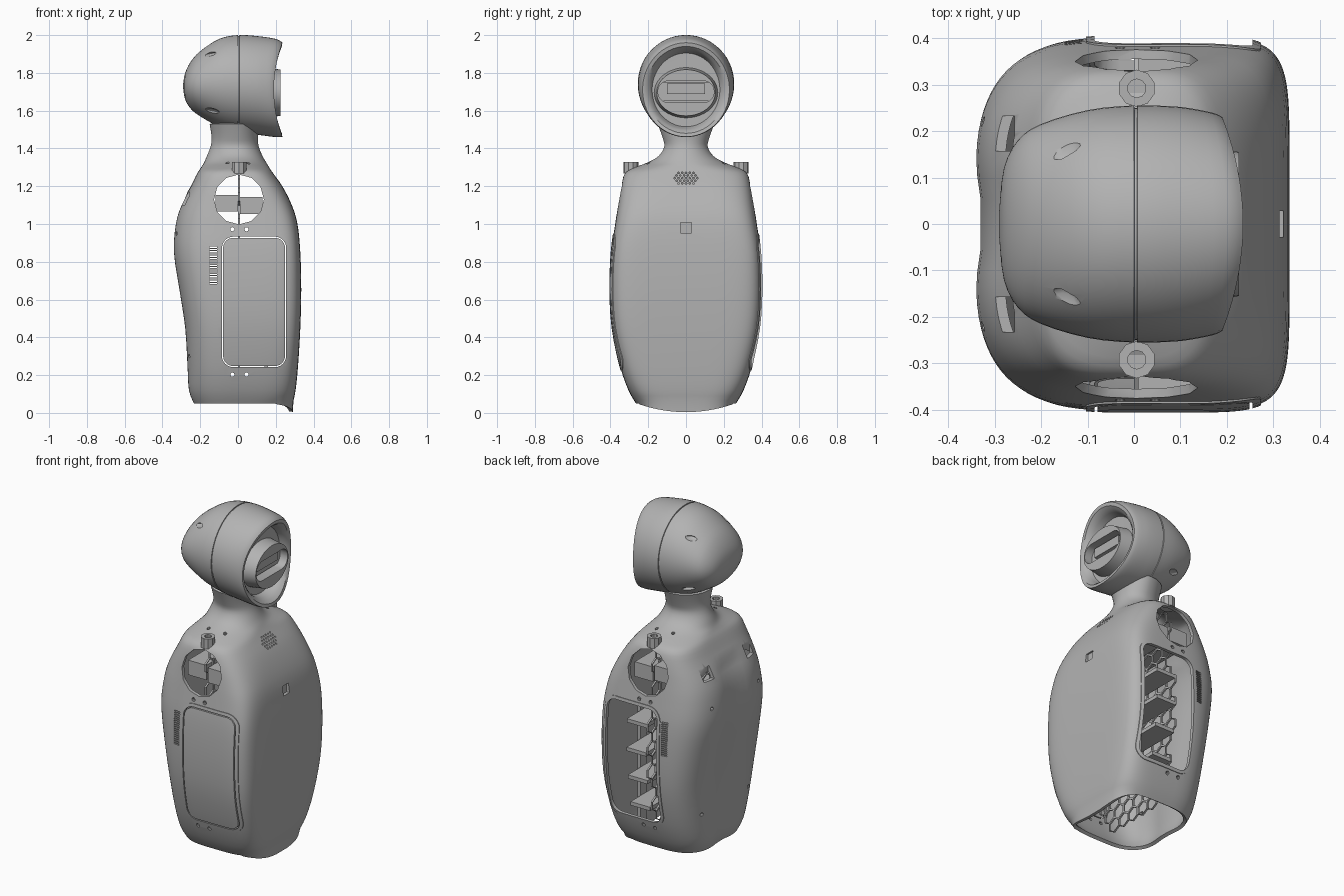
import bpy, bmesh, math
from mathutils import Matrix, Vector

if "Cube" in bpy.data.objects:
    bpy.data.objects.remove(bpy.data.objects["Cube"])

grey = bpy.data.materials.new("shell grey")
grey.use_nodes = True
grey.diffuse_color = (0.45, 0.45, 0.45, 1)
grey.node_tree.nodes["Principled BSDF"].inputs["Base Color"].default_value = (0.45, 0.45, 0.45, 1)


def finish(bm, name, recalc=True):
    if recalc:
        bmesh.ops.recalc_face_normals(bm, faces=bm.faces)
    me = bpy.data.meshes.new(name)
    bm.to_mesh(me)
    bm.free()
    me.materials.append(grey)
    ob = bpy.data.objects.new(name, me)
    bpy.context.collection.objects.link(ob)
    return ob


def activate(ob):
    bpy.ops.object.select_all(action="DESELECT")
    ob.select_set(True)
    bpy.context.view_layer.objects.active = ob


def smooth(ob, angle=35):
    activate(ob)
    bpy.ops.object.shade_smooth_by_angle(angle=math.radians(angle))


def modify(ob, kind, **settings):
    mod = ob.modifiers.new(kind, kind)
    for key, value in settings.items():
        setattr(mod, key, value)
    activate(ob)
    bpy.ops.object.modifier_apply(modifier=mod.name)


def boolean(ob, cutter_bm, operation="DIFFERENCE"):
    cutter = finish(cutter_bm, "cutter")
    cutter.hide_render = True
    modify(ob, "BOOLEAN", object=cutter, operation=operation, solver="EXACT")
    bpy.data.objects.remove(cutter)


def box(bm, centre, size):
    bmesh.ops.create_cube(bm, size=1, matrix=Matrix.Translation(centre) @ Matrix.Diagonal((*size, 1)))


def cyl(bm, centre, r, depth, axis, seg=12, r2=None):
    turn = Vector(axis).to_track_quat("Z", "Y").to_matrix().to_4x4()
    bmesh.ops.create_cone(bm, cap_ends=True, segments=seg, radius1=r, radius2=r2 or r, depth=depth,
                          matrix=Matrix.Translation(centre) @ turn)


def prism(bm, u0, u1, z0, z1, r, d0, d1, axis="y"):
    """Rounded rectangle pushed along x or y."""
    pts = []
    for k, (u, z) in enumerate([(u1 - r, z1 - r), (u0 + r, z1 - r), (u0 + r, z0 + r), (u1 - r, z0 + r)]):
        for s in range(7):
            a = math.pi / 2 * (k + s / 6.3)
            pts.append((u + r * math.cos(a), z + r * math.sin(a)))
    ends = [[bm.verts.new((u, d, z) if axis == "y" else (d, u, z)) for u, z in pts] for d in (d0, d1)]
    bridge(bm, ends)
    for ring in ends:
        bm.faces.new(ring)


def bridge(bm, rings):
    for a, b in zip(rings, rings[1:]):
        n = len(a)
        for j in range(n):
            k = (j + 1) % n
            bm.faces.new((a[j], a[k], b[k], b[j]))


def spline(rows, steps):
    """Catmull-Rom interpolation of table rows."""
    out = []
    for i in range(len(rows) - 1):
        p0, p1, p2, p3 = (rows[max(0, min(len(rows) - 1, i + k))] for k in (-1, 0, 1, 2))
        for s in range(steps):
            t = s / steps
            out.append([b + t / 2 * (c - a + t * (2*a - 5*b + 4*c - d + t * (3*b - a - 3*c + d)))
                        for a, b, c, d in zip(p0, p1, p2, p3)])
    return out + [list(rows[-1])]


# Torso and neck: height, back, front, half width, front squareness, back squareness
TORSO = [(.05, .245, .29, .265, 4, 3), (.12, .27, .305, .305, 5, 3), (.25, .275, .318, .35, 6, 3.2),
         (.45, .285, .33, .39, 7, 3.4), (.65, .315, .335, .402, 7, 3.4), (.85, .345, .33, .395, 7, 3.4),
         (1.0, .335, .315, .375, 6, 3.4), (1.1, .305, .285, .36, 5, 3.4), (1.2, .25, .235, .345, 4, 3.5),
         (1.27, .215, .185, .322, 3.5, 3.5), (1.3, .195, .165, .27, 2.6, 2.6), (1.325, .18, .15, .205, 2, 2),
         (1.36, .165, .13, .145, 2, 2), (1.41, .145, .11, .115, 2, 2), (1.46, .14, .105, .125, 2, 2),
         (1.53, .15, .11, .15, 2, 2)]
torso_rows = spline(TORSO, 3)
bm = bmesh.new()
rings = []
SEG = 88
for i, (z, back, front, half, nf, nb) in enumerate(torso_rows):
    ring = []
    for j in range(SEG):
        a = 2 * math.pi * (j + .5) / SEG
        c, s = math.cos(a), math.sin(a)
        n, reach = (nf, front) if c > 0 else (nb, back)
        x = math.copysign(abs(c) ** (2 / n) * reach, c)
        y = math.copysign(abs(s) ** (2 / n) * half, s)
        if c < 0 and z < 1.15:  # shallow hollow down the back
            x += .02 * math.exp(-(y / .1) ** 2)
        zz = z
        if i == 0 and x > .2:  # drooping front lip
            zz = .004 + .046 * min(1, (y / .26) ** 2)
        ring.append(bm.verts.new((x, y, zz)))
    rings.append(ring)
bridge(bm, rings)
body = finish(bm, "torso_shell", recalc=False)
modify(body, "SOLIDIFY", thickness=.02, offset=-1)


def shell_piece(name):
    ob = bpy.data.objects.new(name, body.data.copy())
    bpy.context.collection.objects.link(ob)
    return ob


# Side door on one side, frame round the openings on both
HATCH = (-.095, .265, .232, .943)


def hatch(bm, grow, side):
    u0, u1, z0, z1 = HATCH
    prism(bm, u0 - grow, u1 + grow, z0 - grow, z1 + grow, .07 + grow, side * .2, side * .5)


door = shell_piece("side_door")
bm = bmesh.new()
hatch(bm, -.016, -1)
boolean(door, bm, "INTERSECT")
door.location.y = -.004
smooth(door)
for side, name in ((-1, "right_hatch_frame"), (1, "left_hatch_frame")):
    frame = shell_piece(name)
    bm = bmesh.new()
    hatch(bm, .008, side)
    boolean(frame, bm, "INTERSECT")
    bm = bmesh.new()
    hatch(bm, -.01, side)
    boolean(frame, bm)
    frame.location.y = side * .004
    smooth(frame)

# Openings in the torso
bm = bmesh.new()
for side in (-1, 1):
    hatch(bm, 0, side)
    cyl(bm, (.005, side * .4, 1.13), .132, .4, (0, 1, 0), 12)
    box(bm, (-.28, side * .195, 1.135), (.045, .075, .07))
    for x in (-.055, .055):
        cyl(bm, (x, side * .2, 1.33), .01, .12, (0, 0, 1), 8)
    for z in (.3, .95):
        cyl(bm, (-.3, side * .22, z), .011, .2, (1, 0, 0), 8)
for x in (-.03, .045):
    for z in (.203, .972):
        cyl(bm, (x, 0, z), .011, 1, (0, 1, 0), 10)
for k in range(17):
    box(bm, (-.131, 0, .685 + k * .012), (.038, 1, .006))
box(bm, (.34, 0, .98), (.074, .056, .055))
for row in range(5):  # speaker grille
    count = 7 - abs(row - 2)
    for k in range(count):
        cyl(bm, (.2, (k - (count - 1) / 2) * .02, 1.215 + row * .014), .005, .2, (1, 0, 0), 6)
boolean(body, bm)
smooth(body)

# Shoulder pegs
for side, name in ((-1, "right_shoulder_peg"), (1, "left_shoulder_peg")):
    bm = bmesh.new()
    cyl(bm, (.006, side * .292, 1.298), .04, .06, (0, 0, 1), 10)
    peg = finish(bm, name)
    bm = bmesh.new()
    cyl(bm, (.006, side * .292, 1.32), .02, .05, (0, 0, 1), 10)
    boolean(peg, bm)


def half_width(z):
    return min(torso_rows, key=lambda r: abs(r[0] - z))[3]


# Honeycomb bulkhead
bm = bmesh.new()
R = .046
for row in range(17):
    z = .11 + row * R * 1.5
    for col in range(-5, 6):
        y = (col + .5 * (row % 2)) * R * math.sqrt(3)
        if abs(y) + R < half_width(z) - .02:
            bm.faces.new([bm.verts.new((.005, y + R * math.sin(k * math.pi / 3), z + R * math.cos(k * math.pi / 3)))
                          for k in range(6)])
bmesh.ops.remove_doubles(bm, verts=bm.verts, dist=.001)
inner = list(bm.faces)
bmesh.ops.inset_individual(bm, faces=inner, thickness=.006)
bmesh.ops.delete(bm, geom=inner, context="FACES")
comb = finish(bm, "honeycomb_bulkhead")
modify(comb, "SOLIDIFY", thickness=.01, offset=0)

# Shelves and posts inside the torso
bm = bmesh.new()
for z in (.3, .47, .64, .81):
    box(bm, (.075, 0, z), (.13, 2 * half_width(z) - .08, .022))
for x, z in ((-.06, 1.11), (.07, 1.098)):
    box(bm, (x, 0, z), (.12, .6, .088))
for side in (-1, 1):
    box(bm, (.15, side * .2, .52), (.02, .06, .74))
finish(bm, "inner_shelves")

# Head: station, top, bottom, half width
HEAD = [(-.29, 1.745, 1.715, .03), (-.28, 1.80, 1.66, .12), (-.25, 1.86, 1.61, .18), (-.2, 1.915, 1.57, .215),
        (-.1, 1.98, 1.515, .245), (0, 2.0, 1.487, .255), (.1, 1.995, 1.473, .252), (.2, 1.98, 1.46, .24),
        (.235, 1.96, 1.462, .23)]
stations = [(x, t, b, h, max(0, (x - .1) / .135)) for x, t, b, h in spline(HEAD, 3)]
seam = next(i for i, s in enumerate(stations) if s[0] > -.001)
x, t, b, h, w = stations[seam]
stations[seam + 1:seam + 1] = [(x + .001, t - .005, b + .005, h - .005, 0),
                               (x + .006, t - .005, b + .005, h - .005, 0), (x + .007, t, b, h, 0)]
for x, s, w in ((.232, .92, 1), (.215, .86, .9), (.19, .82, .5), (.15, .78, 0), (.148, .3, 0)):
    stations.append((x, 1.71 + .25 * s, 1.71 - .25 * s, .23 * s, w))
bm = bmesh.new()
rings = []
for x, top, bot, half, w in stations:
    ring = []
    for j in range(56):
        a = 2 * math.pi * j / 56
        c, s = math.cos(a), math.sin(a)
        ring.append(bm.verts.new((x - .045 * w * c * c, half * c, (top + bot) / 2 + (top - bot) / 2 * s)))
    rings.append(ring)
bridge(bm, rings)
bm.faces.new(rings[0])
bm.faces.new(rings[-1])
head = finish(bm, "head_shell")
bm = bmesh.new()
for side in (-1, 1):  # slits in the sides of the head
    for x, z, y in ((-.155, 1.9, .18), (-.14, 1.6, .185)):
        m = Matrix.Translation((x, side * y, z)) @ Matrix.Rotation(-.2 if z > 1.7 else .2, 4, "Y")
        bmesh.ops.create_uvsphere(bm, u_segments=14, v_segments=8, radius=1,
                                  matrix=m @ Matrix.Diagonal((.042, .045, .013, 1)))
boolean(head, bm)
smooth(head)

# Oval visor with a slot and a sensor bar
bm = bmesh.new()
cyl(bm, (0, 0, 0), .17, .085, (1, 0, 0), 40, .155)
bmesh.ops.scale(bm, vec=(1, 1, .79), verts=bm.verts)
bmesh.ops.translate(bm, vec=(.183, 0, 1.695), verts=bm.verts)
visor = finish(bm, "visor")
bm = bmesh.new()
prism(bm, -.148, .148, 1.642, 1.758, .056, .16, .3, "x")
boolean(visor, bm)
smooth(visor)
bm = bmesh.new()
prism(bm, -.16, .16, 1.65, 1.75, .048, .14, .175, "x")
box(bm, (.18, 0, 1.715), (.03, .2, .055))
finish(bm, "sensor_bar")
